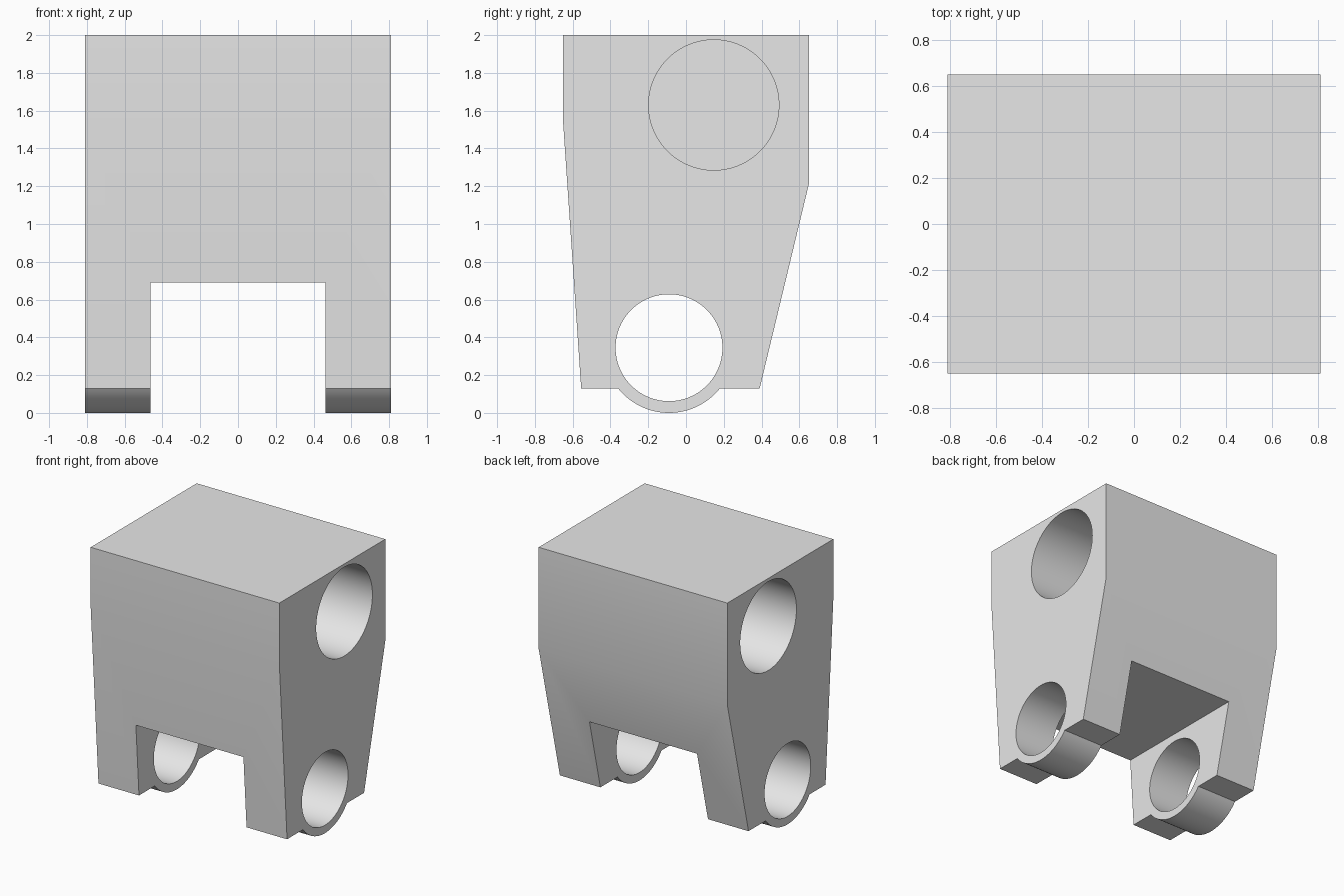
import bpy, bmesh
from math import radians, pi, cos, sin, acos
from mathutils import Matrix, Vector

default = bpy.data.objects.get("Cube")
if default:
    bpy.data.objects.remove(default, do_unlink=True)

HALF = 0.81                       # half width of the block
PIN_Y, PIN_Z = -0.09, 0.345       # axis of the lower pin bores
BOSS_R, BORE_R = 0.345, 0.283
FOOT_Z = 0.13

grey = bpy.data.materials.new("light grey")
grey.use_nodes = True
grey.diffuse_color = (0.8, 0.8, 0.8, 1)
grey.node_tree.nodes["Principled BSDF"].inputs["Base Color"].default_value = (0.8, 0.8, 0.8, 1)


def add_object(name, bm):
    bmesh.ops.recalc_face_normals(bm, faces=bm.faces)
    mesh = bpy.data.meshes.new(name)
    bm.to_mesh(mesh)
    bm.free()
    mesh.materials.append(grey)
    obj = bpy.data.objects.new(name, mesh)
    bpy.context.collection.objects.link(obj)
    return obj


def cylinder_x(name, radius, length, x, y, z):
    bm = bmesh.new()
    place = Matrix.Translation((x, y, z)) @ Matrix.Rotation(pi / 2, 4, 'Y')
    bmesh.ops.create_cone(bm, cap_ends=True, segments=96, radius1=radius,
                          radius2=radius, depth=length, matrix=place)
    return add_object(name, bm)


def cut(target, cutter):
    cutter.hide_render = True
    mod = target.modifiers.new("cut", 'BOOLEAN')
    mod.operation, mod.solver, mod.object = 'DIFFERENCE', 'EXACT', cutter
    bpy.context.view_layer.objects.active = target
    bpy.ops.object.modifier_apply(modifier=mod.name)
    bpy.data.objects.remove(cutter, do_unlink=True)


# Side profile: tapered block with a rounded boss under the feet
spread = acos((PIN_Z - FOOT_Z) / BOSS_R)
steps = 32
profile = [(-0.65, 2), (-0.65, 1.53), (-0.555, FOOT_Z)]
for i in range(steps + 1):
    a = -spread + 2 * spread * i / steps
    profile.append((PIN_Y + BOSS_R * sin(a), PIN_Z - BOSS_R * cos(a)))
profile += [(0.39, FOOT_Z), (0.65, 1.21), (0.65, 2)]

bm = bmesh.new()
side = bm.faces.new([bm.verts.new((-HALF, y, z)) for y, z in profile])
extruded = bmesh.ops.extrude_face_region(bm, geom=[side])
bmesh.ops.translate(bm, vec=Vector((2 * HALF, 0, 0)),
                    verts=[v for v in extruded["geom"] if isinstance(v, bmesh.types.BMVert)])
body = add_object("clevis_block", bm)

# Slot between the two legs
bm = bmesh.new()
bmesh.ops.create_cube(bm, size=1, matrix=Matrix.Translation((0, 0, 0.19))
                      @ Matrix.Diagonal((0.924, 2, 1, 1)))
cut(body, add_object("slot_cutter", bm))

# Pin bore through both legs
cut(body, cylinder_x("pin_bore_cutter", BORE_R, 3, 0, PIN_Y, PIN_Z))

# Blind sockets in both sides
for s in (-1, 1):
    cut(body, cylinder_x("socket_cutter", 0.345, 1.2, s * HALF, 0.147, 1.63))

# Smooth the curved walls, keep the corners sharp
bpy.ops.object.select_all(action='DESELECT')
body.select_set(True)
bpy.context.view_layer.objects.active = body
bpy.ops.object.shade_smooth_by_angle(angle=radians(30))
